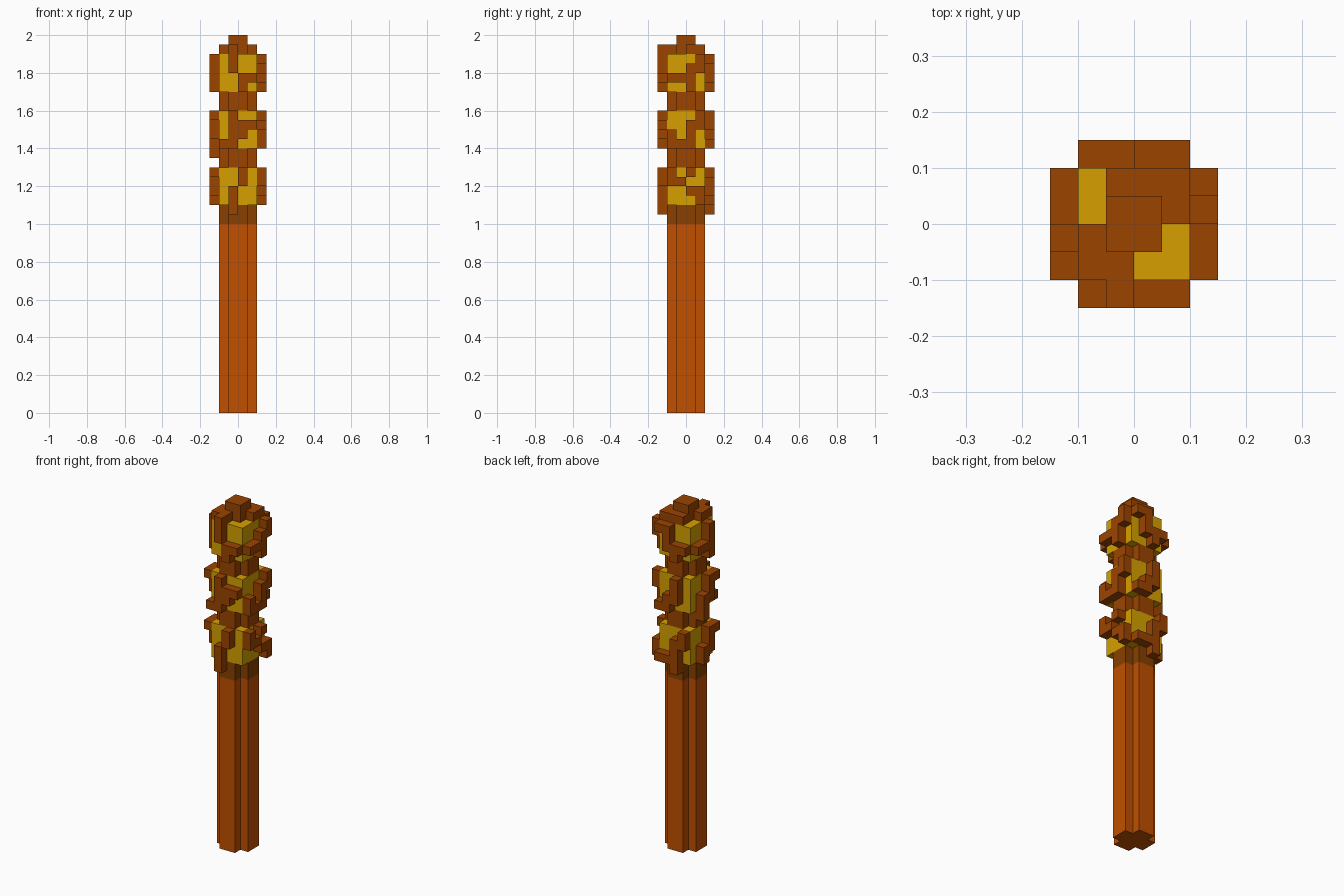
import bpy, bmesh

cube = bpy.data.objects.get("Cube")
if cube:
    bpy.data.objects.remove(cube, do_unlink=True)

U = 0.05  # block size


def material(name, rgb):
    lin = [((c / 255 + 0.055) / 1.055) ** 2.4 if c > 10 else c / 255 / 12.92 for c in rgb]
    m = bpy.data.materials.new(name)
    m.use_nodes = True
    m.diffuse_color = (*lin, 1)
    m.node_tree.nodes["Principled BSDF"].inputs["Base Color"].default_value = (*lin, 1)
    return m


WOOD = material("orange_wood", (192, 80, 0))
BARK = material("brown_bark", (156, 68, 0))
COLLAR = material("dark_collar", (136, 64, 0))
GOLD = material("gold", (214, 160, 0))


def finish(name, bm, mat):
    bmesh.ops.recalc_face_normals(bm, faces=bm.faces)
    mesh = bpy.data.meshes.new(name)
    bm.to_mesh(mesh)
    bm.free()
    mesh.materials.append(mat)
    obj = bpy.data.objects.new(name, mesh)
    bpy.context.collection.objects.link(obj)
    return obj


def prism(name, profile, z0, z1, mat):
    """Extrude a plan outline from z0 to z1."""
    bm = bmesh.new()
    face = bm.faces.new([bm.verts.new((x, y, z0)) for x, y in profile])
    top = bmesh.ops.extrude_face_region(bm, geom=[face])["geom"]
    verts = [g for g in top if isinstance(g, bmesh.types.BMVert)]
    bmesh.ops.translate(bm, vec=(0, 0, z1 - z0), verts=verts)
    # the extrusion can drop the base, so close any open outline
    rim = [e for e in bm.edges if e.is_boundary]
    if rim:
        bmesh.ops.holes_fill(bm, edges=rim)
    return finish(name, bm, mat)


def blocks(name, cells, mat):
    """Join unit blocks into one shell, keeping only the outside faces."""
    cells = set(cells)
    bm = bmesh.new()
    cache = {}

    def vert(p):
        if p not in cache:
            cache[p] = bm.verts.new([c * U for c in p])
        return cache[p]

    for cell in cells:
        for axis in range(3):
            for side in (0, 1):
                near = list(cell)
                near[axis] += 2 * side - 1
                if tuple(near) in cells:
                    continue
                quad = []
                for a, b in ((0, 0), (1, 0), (1, 1), (0, 1)):
                    p = list(cell)
                    p[axis] += side
                    p[(axis + 1) % 3] += a
                    p[(axis + 2) % 3] += b
                    quad.append(vert(tuple(p)))
                bm.faces.new(quad if side else quad[::-1])
    bmesh.ops.dissolve_limit(bm, angle_limit=0.01, verts=bm.verts, edges=bm.edges)
    return finish(name, bm, mat)


# Plan outlines: a cross for the shaft, a square for the gold bands
A, B = 2 * U, U
CROSS = [(-B, -A), (B, -A), (B, -B), (A, -B), (A, B), (B, B),
         (B, A), (-B, A), (-B, B), (-A, B), (-A, -B), (-B, -B)]
SQUARE = [(-A, -A), (A, -A), (A, A), (-A, A)]

# Shaft, collar and the necks between the bands
prism("handle", CROSS, 0.0, 1.0, WOOD)
prism("collar", CROSS, 1.0, 1.1, COLLAR)
prism("lower_neck", CROSS, 1.3, 1.4, BARK)
prism("upper_neck", CROSS, 1.6, 1.7, BARK)

# Gold bands
for label, z in (("lower", 1.1), ("middle", 1.4), ("upper", 1.7)):
    prism(label + "_gold_band", SQUARE, z, z + 0.2, GOLD)

# Raised bark patterns: top row first, columns run along +x or +y,
# keyed by side, then by the height index of the first row
PATTERNS = {
    "front": {38: ".#.. .#.. .#.. ..## ..#.",
              31: ".#.. .### .##. ##..",
              25: "..#. ..#. .#.. .#.. .#.."},
    "plus_x": {37: "...# ..## ###. ..#.",
               31: "...# ..## #.#. ###.",
               25: "#.#. ##.. ..## ...#"},
    "back": {37: "..## ..#. ###. .#..",
             31: ".#.. .#.. .##. ..##",
             25: "#... ##.. .#.. .### .#.."},
    "minus_x": {37: ".#.. .#.. .### .#..",
                31: "##.. .#.. .##. ..#. ..#.",
                25: "##.. .#.. .##. ..#."},
}
# object name of each side and where its columns sit
SIDES = {
    "front": ("front", lambda i, k: (i, -3, k)),
    "back": ("back", lambda i, k: (i, 2, k)),
    "minus_x": ("right", lambda i, k: (-3, i, k)),
    "plus_x": ("left", lambda i, k: (2, i, k)),
}
for side, bands in PATTERNS.items():
    side_name, place = SIDES[side]
    for label, (top, rows) in zip(("upper", "middle", "lower"), bands.items()):
        cells = [place(i - 2, top - r)
                 for r, row in enumerate(rows.split())
                 for i, mark in enumerate(row) if mark == "#"]
        blocks(f"{side_name}_{label}_bark", cells, BARK)

# Bark crown with open corners, and the cap on top
crown = [".###", ".###", "###.", "##.."]
blocks("crown", [(i - 2, 1 - r, 38) for r, row in enumerate(crown)
                 for i, mark in enumerate(row) if mark == "#"], BARK)
blocks("top_cap", [(i, j, 39) for i in (-1, 0) for j in (-1, 0)], BARK)
